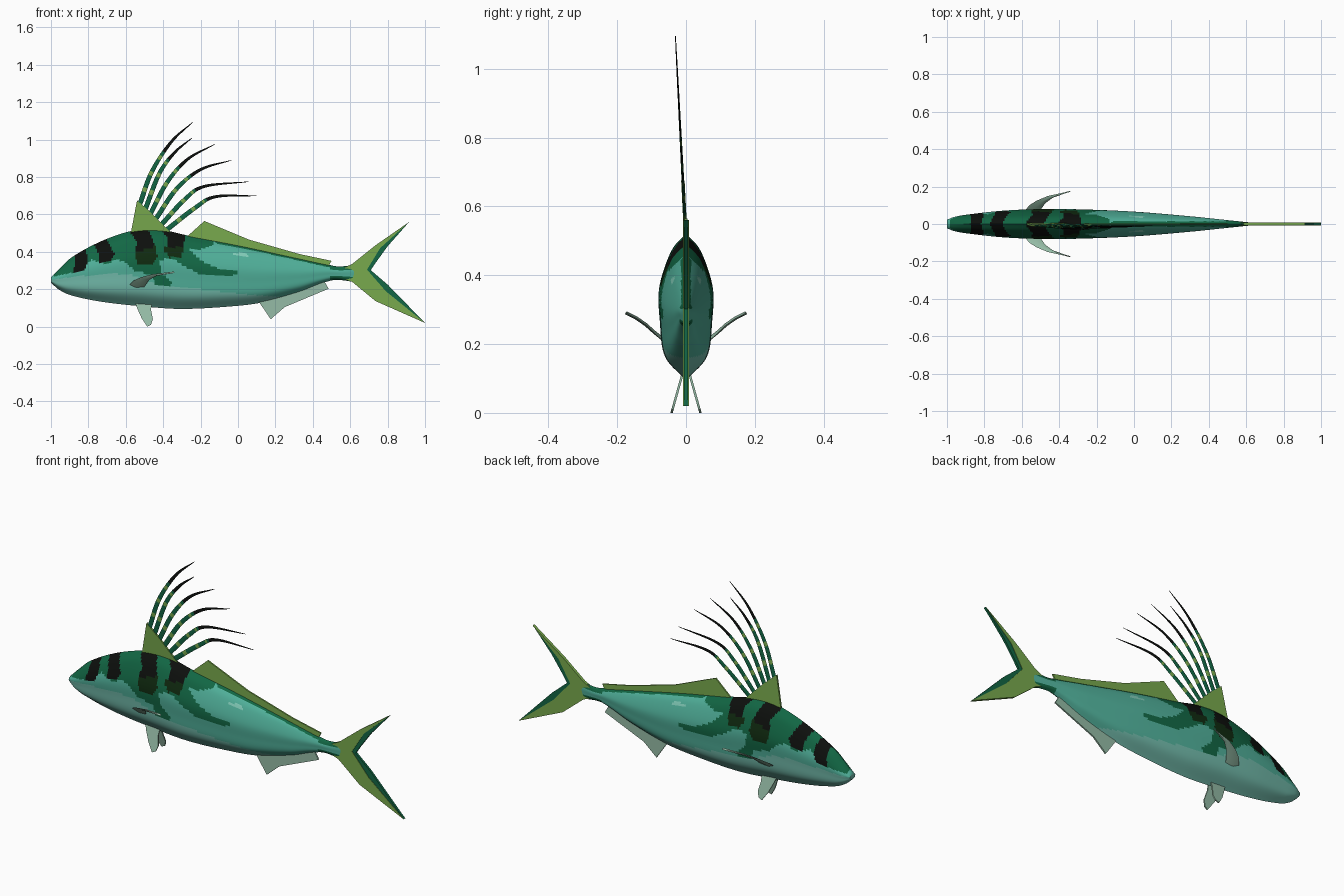
import bpy, bmesh, math
from mathutils import Vector
from mathutils.geometry import tessellate_polygon

if "Cube" in bpy.data.objects:
    bpy.data.objects.remove(bpy.data.objects["Cube"])


def material(name, r, g, b):
    m = bpy.data.materials.new(name)
    m.diffuse_color = (r, g, b, 1)
    m.use_nodes = True
    m.node_tree.nodes["Principled BSDF"].inputs["Base Color"].default_value = m.diffuse_color
    return m


TEAL = material("teal_flank", 0.08, 0.43, 0.32)
PALE = material("pale_belly", 0.17, 0.50, 0.41)
GREEN = material("dark_green", 0.006, 0.135, 0.058)
BLACK = material("black_band", 0.004, 0.005, 0.004)
OLIVE = material("deep_olive", 0.005, 0.023, 0.005)
LIME = material("lime_fin", 0.19, 0.40, 0.075)
FIN = material("pale_fin", 0.30, 0.50, 0.38)
SPOT = material("flank_spot", 0.22, 0.60, 0.48)


def smooth_lookup(table, x):
    """Hermite interpolation through (x, value) points."""
    n = len(table)
    x = min(max(x, table[0][0]), table[-1][0])
    i = next(k for k in range(n - 1) if x <= table[k + 1][0])

    def slope(k):
        a, b = table[max(k - 1, 0)], table[min(k + 1, n - 1)]
        return (b[1] - a[1]) / (b[0] - a[0])
    (x0, v0), (x1, v1) = table[i], table[i + 1]
    d = x1 - x0
    t = (x - x0) / d
    return (v0 * (2*t**3 - 3*t*t + 1) + v1 * (3*t*t - 2*t**3)
            + d * (slope(i) * (t**3 - 2*t*t + t) + slope(i + 1) * (t**3 - t*t)))


def inside(poly, x, z):
    hit = False
    for (ax, az), (bx, bz) in zip(poly, poly[1:] + poly[:1]):
        if (az > z) != (bz > z) and x < (bx - ax) * (z - az) / (bz - az) + ax:
            hit = not hit
    return hit


def finish(name, bm, mats, angle=35):
    bmesh.ops.recalc_face_normals(bm, faces=bm.faces[:])
    me = bpy.data.meshes.new(name)
    bm.to_mesh(me)
    bm.free()
    for m in mats:
        me.materials.append(m)
    ob = bpy.data.objects.new(name, me)
    bpy.context.collection.objects.link(ob)
    bpy.ops.object.select_all(action='DESELECT')
    bpy.context.view_layer.objects.active = ob
    ob.select_set(True)
    bpy.ops.object.shade_smooth_by_angle(angle=math.radians(angle))
    return ob


def plate(name, pts, mat, thick=0.008, y_of=lambda z: 0.0):
    """Thin fin from a side outline; y_of leans it sideways with height."""
    bm = bmesh.new()
    sides = [[bm.verts.new((x, y_of(z) + s * thick / 2, z)) for x, z in pts] for s in (-1, 1)]
    tris = tessellate_polygon([[Vector((x, z, 0)) for x, z in pts]])
    for side in sides:
        for t in tris:
            bm.faces.new([side[k] for k in t])
    n = len(pts)
    for i in range(n):
        j = (i + 1) % n
        bm.faces.new((sides[0][i], sides[0][j], sides[1][j], sides[1][i]))
    return finish(name, bm, [mat])


# Body outline: back, belly and half width along x
BACK = [(-1, .265), (-.95, .315), (-.89, .37), (-.755, .446), (-.605, .503), (-.5, .52), (-.39, .515),
        (-.28, .49), (0, .437), (.3, .372), (.48, .332), (.54, .322), (.62, .33)]
BELLY = [(-1, .235), (-.96, .2), (-.9, .17), (-.74, .135), (-.525, .11), (-.3, .095), (-.02, .11),
         (.13, .13), (.33, .185), (.45, .232), (.52, .25), (.62, .24)]
WIDTH = [(-1, .022), (-.96, .037), (-.88, .05), (-.7, .069), (-.5, .077), (-.3, .076), (0, .064),
         (.3, .04), (.5, .02), (.62, .008)]
# Half cross-section: side and height fractions from back to belly
SECT_Y = [(0, 0), (1, .55), (2, 1), (3, .98), (4, .8), (5, 0)]
SECT_H = [(0, 1), (1, .88), (2, .63), (3, .4), (4, .17), (5, 0)]

# Painted regions in side view
MASK = [(-.98, .27), (-.9, .285), (-.84, .30), (-.78, .36), (-.7, .33), (-.66, .36), (-.6, .345),
        (-.55, .295), (-.46, .28), (-.44, .225), (-.37, .213), (-.355, .235), (-.41, .29), (-.42, .35),
        (-.36, .37), (-.28, .32), (-.2, .28), (-.1, .27), (0, .277), (0, .295), (-.12, .315),
        (-.2, .355), (-.26, .41), (-.2, .415), (-.13, .435), (-.1, .6), (-1, .6)]
BANDS = [
    (BLACK, [(-.88, .29), (-.82, .30), (-.80, .36), (-.83, .45), (-.91, .45), (-.87, .36)]),
    (BLACK, [(-.74, .34), (-.68, .35), (-.66, .39), (-.72, .50), (-.80, .50), (-.75, .40)]),
    (BLACK, [(-.55, .40), (-.47, .42), (-.44, .43), (-.50, .56), (-.61, .56), (-.54, .45)]),
    (OLIVE, [(-.54, .33), (-.46, .33), (-.43, .37), (-.44, .43), (-.55, .40)]),
    (BLACK, [(-.38, .42), (-.29, .43), (-.28, .55), (-.44, .55), (-.38, .48)]),
    (OLIVE, [(-.37, .37), (-.30, .37), (-.29, .43), (-.40, .42)]),
    (GREEN, MASK),
    (SPOT, [(-.035, .395), (-.02, .378), (.05, .368), (.065, .38), (.04, .393)])]
PALE_LINE = [(-1, .25), (-.85, .27), (-.6, .28), (-.45, .235), (-.2, .2), (.15, .165), (.62, .15)]


def body_paint(x, z):
    for m, poly in BANDS:
        if inside(poly, x, z):
            return m
    top, low = smooth_lookup(BACK, x), smooth_lookup(BELLY, x)
    h = (z - low) / (top - low)
    if (x > -.12 and z > top - .013) or (x > .49 and (h > .7 or h < .3)):
        return GREEN
    return PALE if z < smooth_lookup(PALE_LINE, x) else TEAL


# Body: lofted rings, painted by face centre
bm = bmesh.new()
COLS, HALF = 190, 36
half = [(smooth_lookup(SECT_Y, 5 * i / HALF), smooth_lookup(SECT_H, 5 * i / HALF)) for i in range(HALF + 1)]
section = half + [(-y, h) for y, h in half[-2:0:-1]]
rings = []
for c in range(COLS + 1):
    x = -1 + 1.62 * c / COLS
    top, low, w = smooth_lookup(BACK, x), smooth_lookup(BELLY, x), smooth_lookup(WIDTH, x)
    rings.append([bm.verts.new((x, w * y, low + h * (top - low))) for y, h in section])
BODY_MATS = [TEAL, PALE, GREEN, BLACK, OLIVE, SPOT]
for a, b in zip(rings, rings[1:]):
    for i in range(len(a)):
        j = (i + 1) % len(a)
        f = bm.faces.new((a[i], a[j], b[j], b[i]))
        p = f.calc_center_median()
        f.material_index = BODY_MATS.index(body_paint(p.x, p.z))
bm.faces.new(rings[0]).material_index = 1
bm.faces.new(rings[-1]).material_index = 2
finish("body", bm, BODY_MATS, 60)


# Front dorsal fin with six banded streamers
def lean(z):
    return -.03 * max(z - .5, 0) / .58


plate("front_dorsal_fin", [(-.575, .49), (-.54, .675), (-.47, .615), (-.355, .50), (-.45, .49)], LIME, .01, lean)
STREAMERS = [[(-.525, .655), (-.46, .83), (-.355, .99), (-.24, 1.095)],
             [(-.495, .63), (-.42, .82), (-.34, .93), (-.245, 1.01)],
             [(-.47, .60), (-.38, .77), (-.27, .895), (-.125, .975)],
             [(-.44, .575), (-.33, .735), (-.20, .84), (-.035, .89)],
             [(-.41, .545), (-.285, .68), (-.18, .75), (.055, .775)],
             [(-.385, .515), (-.23, .635), (-.12, .695), (.10, .70)]]
for k, path in enumerate(STREAMERS):
    bm = bmesh.new()
    xs, zs = [[(i, p[a]) for i, p in enumerate(path)] for a in (0, 1)]
    N = 24
    pts = [Vector((smooth_lookup(xs, 3 * i / N), 0, smooth_lookup(zs, 3 * i / N))) for i in range(N + 1)]
    loops = []
    for i, p in enumerate(pts):
        d = (pts[min(i + 1, N)] - pts[max(i - 1, 0)]).normalized()
        r = .013 * (1 - .9 * (i / N) ** 2)
        side, c = Vector((-d.z, 0, d.x)) * r, p + Vector((0, lean(p.z), 0))
        t = Vector((0, .004 * (1 - .7 * i / N), 0))
        loops.append([bm.verts.new(v) for v in (c + side, c + t, c - side, c - t)])
    for i, (a, b) in enumerate(zip(loops, loops[1:])):
        idx = 2 if i > 12 else (1 if i % 4 == 3 else 0)
        for q in range(4):
            bm.faces.new((a[q], a[(q + 1) % 4], b[(q + 1) % 4], b[q])).material_index = idx
    bm.faces.new(loops[0])
    bm.faces.new(loops[-1]).material_index = 2
    finish(f"dorsal_streamer_{k + 1}", bm, [GREEN, LIME, BLACK])

# Rear dorsal and anal fins
plate("rear_dorsal_fin", [(-.28, .475), (-.18, .565), (.06, .465), (.33, .388), (.5, .352), (.485, .325),
                          (.3, .36), (0, .425)], LIME)
plate("anal_fin", [(.10, .15), (.175, .04), (.25, .105), (.485, .203), (.46, .245), (.33, .2)], FIN)

# Forked tail: lime blade with dark green trailing strip
plate("tail_blade", [(.57, .315), (.61, .335), (.735, .435), (.915, .56), (.76, .42), (.69, .305), (.79, .19),
                     (1.0, .02), (.735, .137), (.61, .24), (.57, .255)], LIME, .016)
plate("tail_edge", [(.915, .56), (.76, .42), (.69, .305), (.79, .19), (1.0, .02), (.80, .225), (.71, .302),
                    (.735, .34), (.80, .43)], GREEN, .012)

# Paired fins: curved pectorals swept up and back, small pelvics below
LEAD = [(-.58, .075, .225), (-.56, .1, .245), (-.52, .125, .264), (-.46, .15, .28), (-.345, .175, .292)]
TRAIL = [(-.51, .055, .20), (-.495, .082, .222), (-.475, .11, .25), (-.435, .14, .272), (-.34, .174, .29)]
for s, label in ((-1, "near"), (1, "far")):
    bm = bmesh.new()
    rows = []
    for a, b in zip(LEAD, TRAIL):
        a, b = Vector((a[0], s * a[1], a[2])), Vector((b[0], s * b[1], b[2]))
        m, n = (a + b) / 2, Vector((0, -.6 * s, .8)) * .005
        rows.append([bm.verts.new(v) for v in (a, m + n, b, m - n)])
    for a, b in zip(rows, rows[1:]):
        for q in range(4):
            bm.faces.new((a[q], a[(q + 1) % 4], b[(q + 1) % 4], b[q]))
    bm.faces.new(rows[0])
    bm.faces.new(rows[-1])
    finish(f"pectoral_fin_{label}", bm, [FIN], 60)
    plate(f"pelvic_fin_{label}", [(-.55, .13), (-.46, .13), (-.465, .09), (-.455, .04), (-.465, .01), (-.485, 0),
                                  (-.515, .045), (-.54, .10)], FIN, .007,
          lambda z, s=s: s * (.042 - .28 * z))
